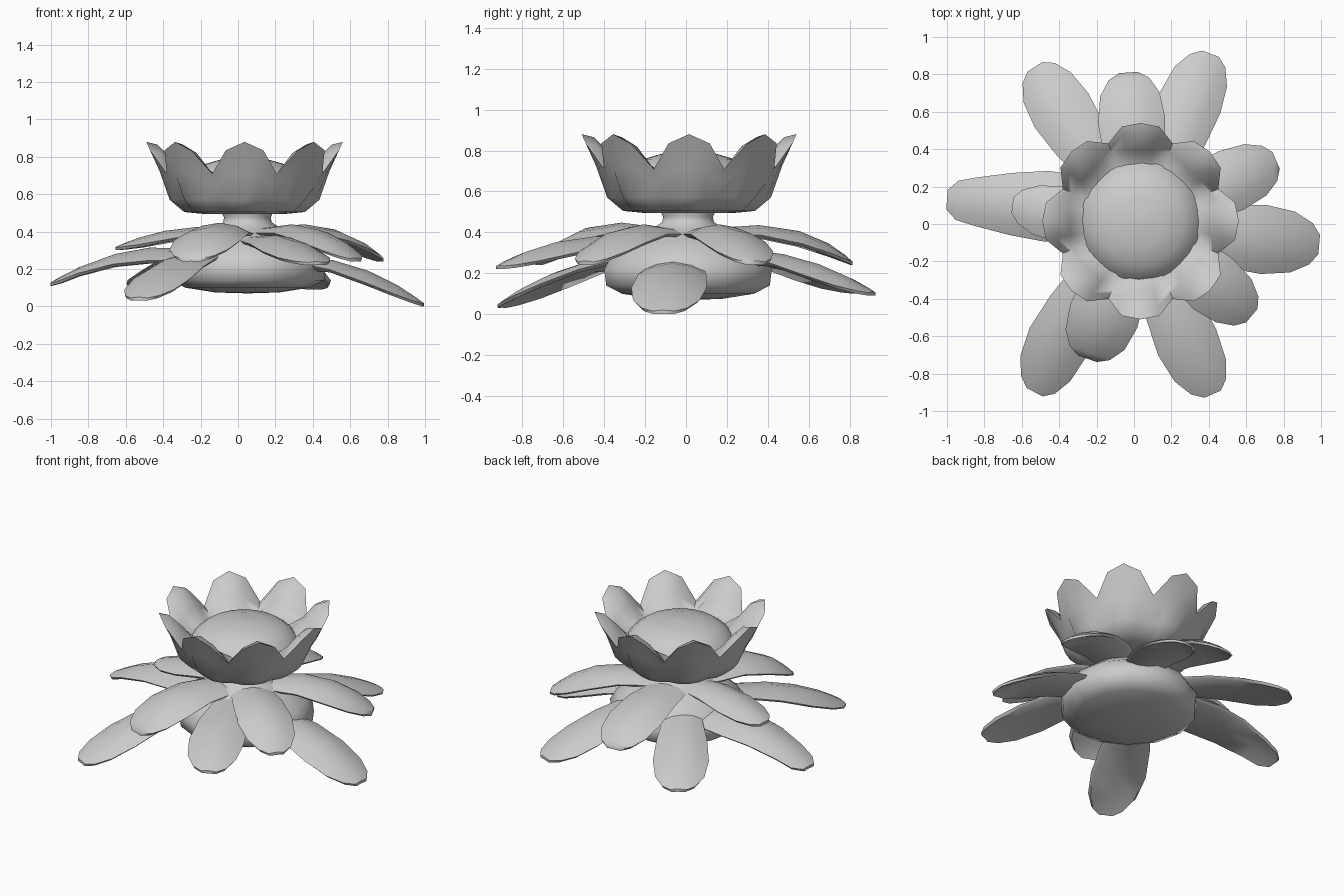
import bpy, bmesh, math
from mathutils import Vector

if "Cube" in bpy.data.objects:
    bpy.data.objects.remove(bpy.data.objects["Cube"])

CX, CY = 0.035, 0.015


def finish(name, bm, angle=60):
    bmesh.ops.remove_doubles(bm, verts=bm.verts, dist=1e-5)
    bmesh.ops.recalc_face_normals(bm, faces=bm.faces)
    me = bpy.data.meshes.new(name)
    bm.to_mesh(me)
    bm.free()
    ob = bpy.data.objects.new(name, me)
    bpy.context.collection.objects.link(ob)
    bpy.ops.object.select_all(action='DESELECT')
    ob.select_set(True)
    bpy.context.view_layer.objects.active = ob
    bpy.ops.object.shade_smooth_by_angle(angle=math.radians(angle))
    return ob


def skin(bm, rows):
    """Bridge closed rings and cap both ends."""
    vs = [[bm.verts.new(p) for p in row] for row in rows]
    n = len(rows[0])
    for a, b in zip(vs, vs[1:]):
        for i in range(n):
            j = (i + 1) % n
            bm.faces.new((a[i], a[j], b[j], b[i]))
    bm.faces.new(vs[0])
    bm.faces.new(vs[-1])


def ring(cx, cy, sides, f):
    """Circle of points; f(i) gives radius and height."""
    out = []
    for i in range(sides):
        a = 2 * math.pi * i / sides
        r, z = f(i)
        out.append((cx + r * math.cos(a), cy + r * math.sin(a), z))
    return out


def lathe(name, profile, cx, cy, sides):
    bm = bmesh.new()
    skin(bm, [ring(cx, cy, sides, lambda i: (max(r, .001), z)) for r, z in profile])
    return finish(name, bm)


BROAD = [(0, .70), (.28, .90), (.55, 1.0), (.78, .88), (.93, .60), (1, .28)]
TAPERED = [(0, 1.0), (.3, 1.08), (.55, .95), (.8, .74), (.93, .6), (1, .3)]


def petal(name, base, mid, tip, width, shape=BROAD):
    """Thick, closed, blunt leaf along a quadratic path through base, mid and tip."""
    b, m, t = Vector(base), Vector(mid), Vector(tip)
    ctrl = 2 * m - (b + t) / 2
    side = Vector((-(t - b).y, (t - b).x, 0)).normalized()
    rows = []
    for s, w in shape:
        c = b * (1 - s) ** 2 + ctrl * 2 * s * (1 - s) + t * s * s
        half, drop = w * width / 2, 0.17 * width * w * w
        thick = 0.018 + 0.06 * (1 - s)
        # upper skin across, then lower skin back
        section = [(-1, -drop), (-.55, -drop * .3), (0, 0), (.55, -drop * .3), (1, -drop),
                   (.9, -drop - .015), (0, -thick), (-.9, -drop - .015)]
        rows.append([c + side * (u * half) + Vector((0, 0, z)) for u, z in section])
    bm = bmesh.new()
    skin(bm, rows)
    return finish(name, bm, 50)


# Base bulb with shoulder cone and flared neck
lathe("base_bulb", [(0, .07), (.17, .075), (.33, .10), (.41, .14), (.42, .22), (.38, .29),
                    (.29, .36), (.19, .41), (.13, .45), (.125, .475), (.14, .51)], 0.05, 0.01, 14)

# Lower ring of long drooping petals
lower = [((.30, -.05, .27), (.66, -.08, .205), (.99, -.11, .02), .37),
         ((.17, .28, .32), (.29, .62, .255), (.41, .91, .11), .34),
         ((-.17, .28, .31), (-.37, .58, .25), (-.53, .84, .12), .34),
         ((-.25, .08, .31), (-.62, .105, .29), (-1.0, .13, .13), .35, TAPERED),
         ((-.20, -.26, .30), (-.39, -.60, .22), (-.53, -.90, .05), .34),
         ((.12, -.22, .38), (.27, -.60, .36), (.42, -.91, .24), .34)]
for i, p in enumerate(lower):
    petal(f"lower_petal_{i + 1}", *p)

# Upper ring of shorter petals
upper = [((.02, .12, .42), (-.01, .52, .415), (-.03, .81, .26), .36),
         ((.16, .08, .42), (.49, .22, .42), (.76, .34, .26), .34),
         ((.14, -.08, .42), (.40, -.30, .42), (.63, -.49, .26), .34),
         ((-.03, -.10, .42), (-.15, -.46, .43), (-.25, -.72, .26), .38),
         ((-.05, .03, .42), (-.36, .05, .41), (-.65, .10, .32), .30)]
for i, p in enumerate(upper):
    petal(f"upper_petal_{i + 1}", *p)

# Eight-petalled cup: tip, shoulder, valley, shoulder repeat around the rim
rim_r, rim_z = (.525, .515, .45, .515), (.88, .835, .71, .835)
bulge = (.025, .012, -.025, .012)
lip = (.06, .055, .03, .055)
inner = (.375, .385, .40, .385)
levels = [lambda k: (.22, .495),
          lambda k: (.31 + bulge[k] * .5, .505),
          lambda k: (.375 + bulge[k], .57),
          lambda k: (.43 + bulge[k], .57 + (rim_z[k] - .57) * .5),
          lambda k: (rim_r[k], rim_z[k]),
          lambda k: (rim_r[k] - lip[k], rim_z[k] - .015),
          lambda k: (inner[k], .62 + (rim_z[k] - .62) * .6),
          lambda k: (.30, .675)]
bm = bmesh.new()
skin(bm, [ring(CX, CY, 32, lambda i: f(i % 4)) for f in levels])
finish("flower_cup", bm, 75)

# Rounded seed dome inside the cup
lathe("seed_dome", [(.33, .66), (.295, .71), (.235, .755), (.13, .785), (0, .795)], CX, CY, 20)
